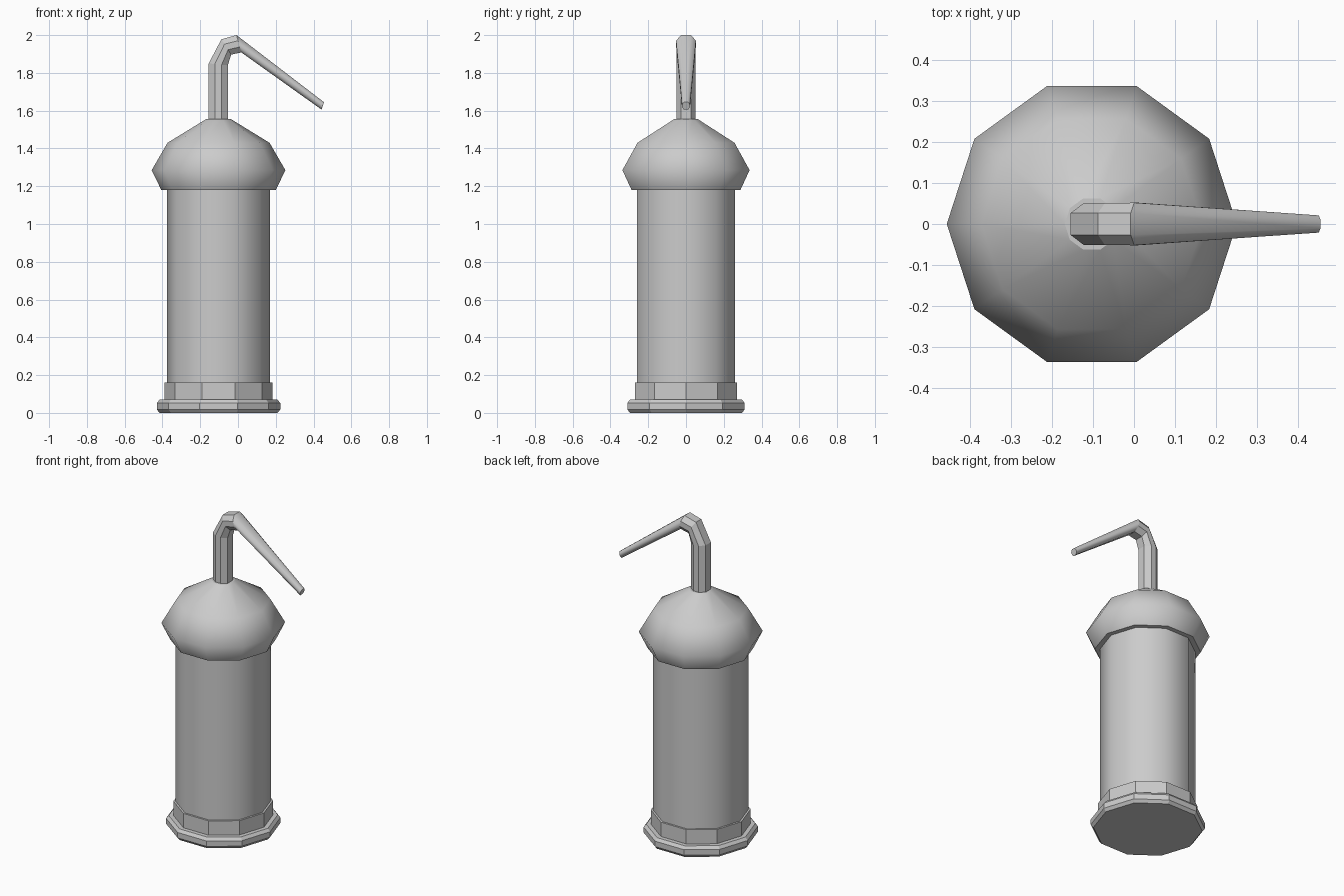
import bpy, math

if "Cube" in bpy.data.objects:
    bpy.data.objects.remove(bpy.data.objects["Cube"])

AXIS_X = -0.103
SIDES = 10


def loft(name, rings, smooth_bands=()):
    """Skin equal-length rings, cap both ends, smooth the chosen bands."""
    n = len(rings[0])
    verts = [p for ring in rings for p in ring]
    faces, smooth = [], []
    for b in range(len(rings) - 1):
        for i in range(n):
            j = (i + 1) % n
            faces.append((b*n + i, b*n + j, (b+1)*n + j, (b+1)*n + i))
            smooth.append(b in smooth_bands)
    faces += [tuple(reversed(range(n))), tuple(range(len(verts) - n, len(verts)))]
    smooth += [False, False]
    mesh = bpy.data.meshes.new(name)
    mesh.from_pydata(verts, [], faces)
    mesh.polygons.foreach_set("use_smooth", smooth)
    mesh.update()
    obj = bpy.data.objects.new(name, mesh)
    bpy.context.collection.objects.link(obj)
    return obj


def turned(name, profile, smooth=False):
    """Ten-sided turned part from (radius, height) pairs."""
    rings = [[(AXIS_X + r * math.cos(math.tau * i / SIDES),
               r * math.sin(math.tau * i / SIDES), z) for i in range(SIDES)]
             for r, z in profile]
    return loft(name, rings, range(len(profile) - 1) if smooth else ())


# Base flange with chamfered rims, and the collar above it
turned("base_flange", [(0.312, 0), (0.327, 0.018), (0.327, 0.052), (0.312, 0.07)])
turned("base_collar", [(0.285, 0.06), (0.285, 0.16)])

# Main cylinder
turned("body", [(0.273, 0.15), (0.273, 1.2)], smooth=True)

# Domed cap
turned("cap_dome", [(0.303, 1.18), (0.354, 1.285), (0.27, 1.43), (0.066, 1.555)], smooth=True)

# Bent spout: outer point, inner point and half width of each section (x, z)
sections = [
    ((-0.155, 1.54), (-0.054, 1.54), 0.051),
    ((-0.155, 1.85), (-0.054, 1.84), 0.051),
    ((-0.088, 1.978), (-0.036, 1.897), 0.051),
    ((-0.008, 2.0), (0.018, 1.908), 0.052),
    ((0.455, 1.645), (0.442, 1.606), 0.021),
]
# Eight-sided section: u runs inner to outer, v runs across
outline = [(1, 0.52), (0.36, 1), (-0.36, 1), (-1, 0.52),
           (-1, -0.52), (-0.36, -1), (0.36, -1), (1, -0.52)]
rings = []
for (ox, oz), (ix, iz), w in sections:
    cx, cz, dx, dz = (ox+ix)/2, (oz+iz)/2, (ox-ix)/2, (oz-iz)/2
    rings.append([(cx + dx*u, -w*v, cz + dz*u) for u, v in outline])
loft("spout", rings, smooth_bands=(3,))
